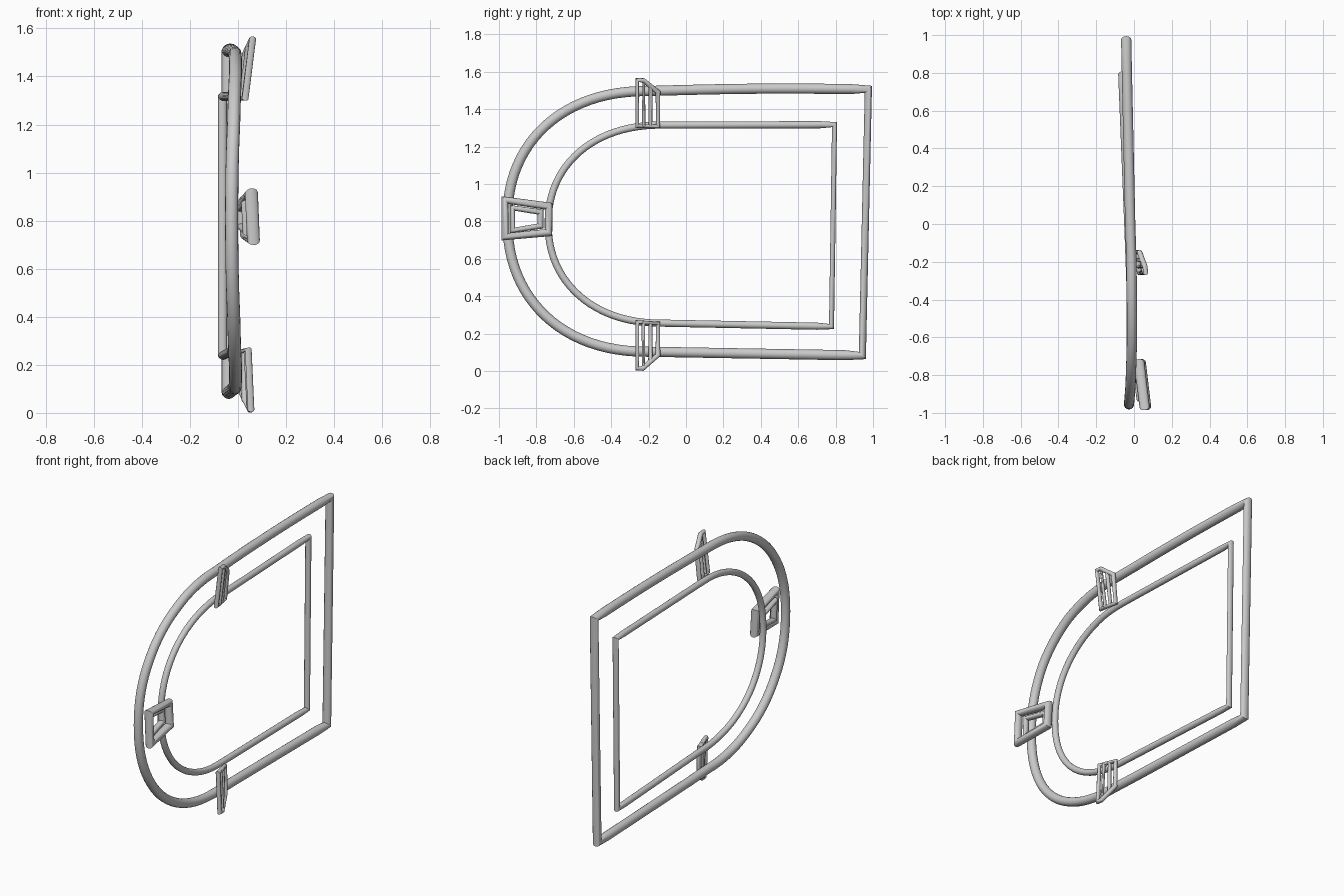
import bpy, bmesh, math
from mathutils import Vector

if "Cube" in bpy.data.objects:
    bpy.data.objects.remove(bpy.data.objects["Cube"])


def tube_loop(name, pts, r, normal=None, sides=16):
    """Closed round tube; rings keep radius r at corners, so short legs narrow slightly."""
    pts = [Vector(p) for p in pts]
    k = len(pts)
    if normal is None:
        normal = (pts[1] - pts[0]).cross(pts[2] - pts[1])
    n = Vector(normal).normalized()
    bm = bmesh.new()
    rings = []
    for i, p in enumerate(pts):
        d1 = (p - pts[i - 1]).normalized()
        d2 = (pts[(i + 1) % k] - p).normalized()
        t = (d1 + d2).normalized()
        side = n.cross(t).normalized()
        up = t.cross(side).normalized()
        rings.append([bm.verts.new(p + (up * math.cos(a) + side * math.sin(a)) * r)
                      for a in (2 * math.pi * j / sides for j in range(sides))])
    for i in range(k):
        a, b = rings[i], rings[(i + 1) % k]
        for j in range(sides):
            q = (j + 1) % sides
            bm.faces.new((a[j], a[q], b[q], b[j]))
    bmesh.ops.recalc_face_normals(bm, faces=bm.faces)
    me = bpy.data.meshes.new(name)
    bm.to_mesh(me)
    bm.free()
    ob = bpy.data.objects.new(name, me)
    bpy.context.collection.objects.link(ob)
    bpy.ops.object.select_all(action='DESELECT')
    ob.select_set(True)
    bpy.context.view_layer.objects.active = ob
    bpy.ops.object.shade_smooth_by_angle(angle=math.radians(40))
    return ob


def interp(table, y):
    for (y0, v0), (y1, v1) in zip(table, table[1:]):
        if y <= y1 or (y1, v1) == table[-1]:
            f = (y - y0) / (y1 - y0)
            return v0 + (v1 - v0) * f


def arch(name, r, top, bottom, cy, left, mid, bow, power, crown=0.0):
    """D-shaped loop: straight rails, post on +y, rounded end on -y."""
    (ty, tz, tz2), (by, bz, bz2) = top, bottom
    yz = []
    steps = 12
    for i in range(steps):
        f = i / steps
        yz.append((ty + (cy - ty) * f, tz + (tz2 - tz) * f + crown * math.sin(math.pi * f)))
    for i in range(49):
        a = math.pi * i / 48
        c, s = math.cos(a), math.sin(a)
        h = (tz2 - mid) if c > 0 else (mid - bz2)
        yz.append((cy - (cy - left) * abs(s) ** (2 / power),
                   mid + math.copysign(h * abs(c) ** (2 / power), c)))
    for i in range(1, steps + 1):
        f = i / steps
        yz.append((cy + (by - cy) * f, bz2 + (bz - bz2) * f))
    return tube_loop(name, [(interp(bow, y), y, z) for y, z in yz], r, (1, 0, 0))


# Large and small arch frames, slightly bowed in x
arch("outer_frame", 0.027, (0.975, 1.506, 1.497), (0.943, 0.083, 0.103), -0.2, -0.955, 0.81,
     [(-1, -0.03), (-0.85, -0.018), (-0.6, -0.010), (-0.2, -0.013), (0, -0.02), (1, -0.042)], 2.2, 0.008)
arch("inner_frame", 0.019, (0.794, 1.317, 1.315), (0.778, 0.238, 0.256), -0.13, -0.737, 0.79,
     [(-0.8, -0.022), (-0.3, -0.022), (0, -0.033), (0.8, -0.065)], 2.16)

# Keystone clip at the rounded end: front frame and nested rear frame
tube_loop("end_clip_front", [(0.056, -0.968, 0.914), (0.028, -0.735, 0.881),
                             (0.036, -0.735, 0.740), (0.064, -0.968, 0.718)], 0.027)
tube_loop("end_clip_rear", [(0.034, -0.928, 0.872), (0.012, -0.778, 0.850),
                            (0.015, -0.778, 0.775), (0.038, -0.928, 0.752)], 0.020)

# Upper clip, seen nearly edge on
tube_loop("upper_clip_front", [(0.061, -0.260, 1.556), (0.059, -0.228, 1.553), (0.030, -0.150, 1.492),
                               (0.012, -0.150, 1.309), (0.030, -0.260, 1.309)], 0.014, (0.8, 0.6, 0))
tube_loop("upper_clip_rear", [(0.058, -0.226, 1.550), (0.043, -0.190, 1.522),
                              (0.018, -0.190, 1.309), (0.027, -0.226, 1.309)], 0.013, (0.8, 0.6, 0))

# Lower clip
tube_loop("lower_clip_front", [(0.043, -0.260, 0.262), (0.012, -0.150, 0.254), (0.016, -0.150, 0.085),
                               (0.052, -0.232, 0.014), (0.054, -0.260, 0.014)], 0.014, (0.8, 0.6, 0))
tube_loop("lower_clip_rear", [(0.036, -0.228, 0.260), (0.024, -0.190, 0.258),
                              (0.028, -0.190, 0.055), (0.048, -0.228, 0.020)], 0.013, (0.8, 0.6, 0))
